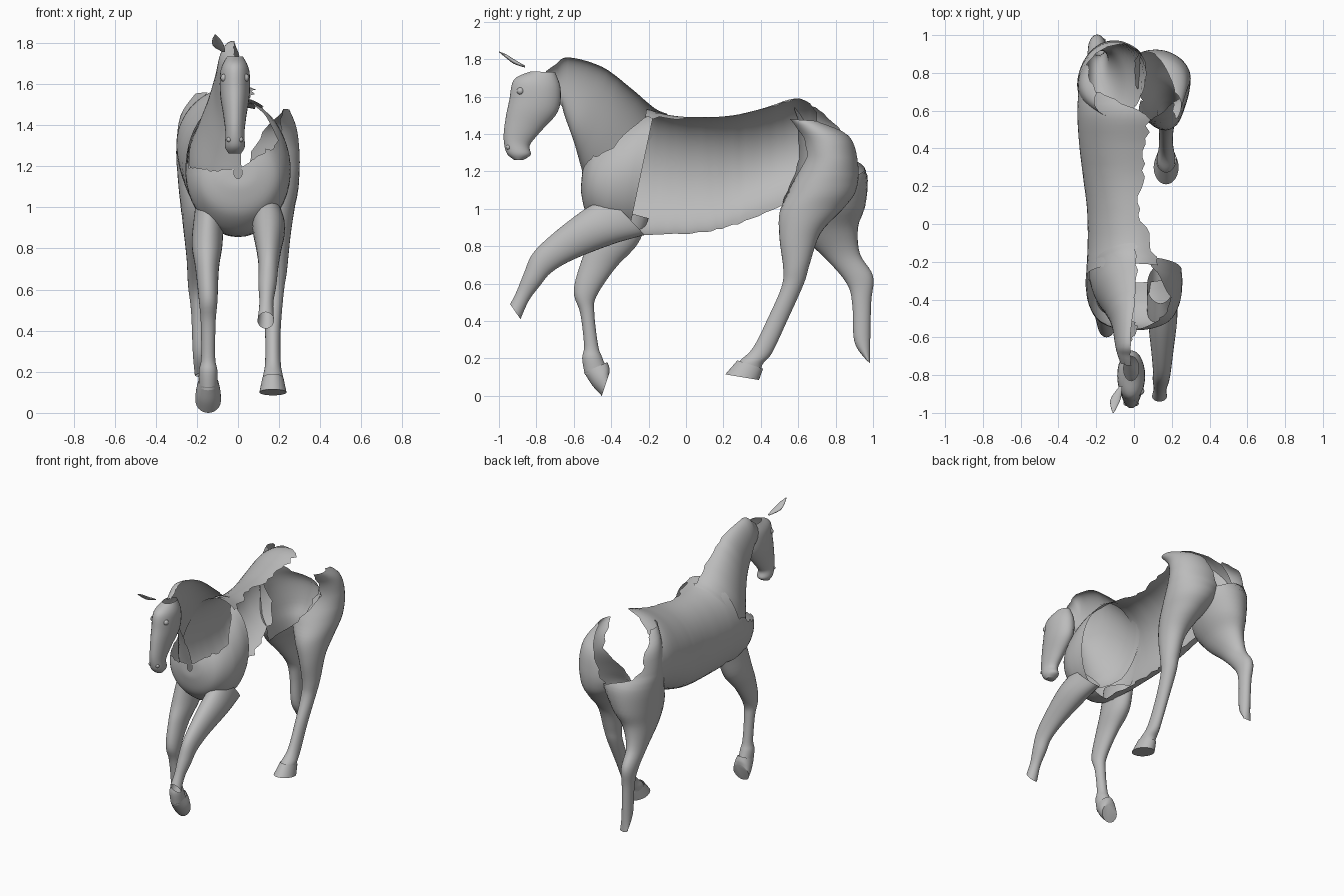
import bpy, bmesh, math, random
from mathutils import Vector

random.seed(4)
hide = bpy.data.materials.new("grey_hide")
hide.diffuse_color = (0.5, 0.5, 0.5, 1)
SEG, SUB = 28, 5


def spline(a, b, c, d, t):
    """Catmull-Rom blend of four ring descriptions."""
    return [0.5 * (2 * q + (r - p) * t + (2 * p - 5 * q + 4 * r - s) * t * t
            + (3 * q - p - 3 * r + s) * t ** 3) for p, q, r, s in zip(a, b, c, d)]


def finish(name, bm):
    me = bpy.data.meshes.new(name)
    bm.to_mesh(me)
    bm.free()
    ob = bpy.data.objects.new(name, me)
    bpy.context.collection.objects.link(ob)
    me.materials.append(hide)
    bpy.ops.object.select_all(action='DESELECT')
    ob.select_set(True)
    bpy.context.view_layer.objects.active = ob
    bpy.ops.object.shade_smooth_by_angle(angle=math.radians(50))


def loft(name, rings, cap=False, torn=0):
    """Skin over elliptical rings: (y1, z1, y2, z2, centre x, half width, start, end).
    Angle 0 is +x, 90 is the first point, 180 is -x, 270 is the second point."""
    rings = [tuple(r) + ((0, 360) if len(r) == 6 else ()) for r in rings]
    pts = [rings[0]] + rings + [rings[-1]]
    samples = [spline(*pts[i:i + 4], k / SUB) for i in range(len(rings) - 1) for k in range(SUB)]
    samples.append(rings[-1])
    bm = bmesh.new()
    rows = []
    for y1, z1, y2, z2, cx, w, a0, a1 in samples:
        if a1 - a0 < 350:
            a0 += random.uniform(-torn, torn)
            a1 += random.uniform(-torn, torn)
        a1 = min(a1, a0 + 360)
        mid, half = Vector((cx, (y1 + y2) / 2, (z1 + z2) / 2)), Vector((0, (y1 - y2) / 2, (z1 - z2) / 2))
        row = []
        for k in range(SEG + 1):
            t = math.radians(a0 + (a1 - a0) * k / SEG)
            row.append(bm.verts.new(mid + half * math.sin(t) + Vector((w * math.cos(t), 0, 0))))
        rows.append(row)
    for r, s in zip(rows, rows[1:]):
        for k in range(SEG):
            bm.faces.new((r[k], r[k + 1], s[k + 1], s[k]))
    if cap:
        bm.faces.new(rows[-1][:SEG])
    bmesh.ops.remove_doubles(bm, verts=bm.verts, dist=0.0005)
    bmesh.ops.recalc_face_normals(bm, faces=bm.faces)
    finish(name, bm)


# barrel: one-sided open shell running back under the far haunch
loft("barrel", [
    (-.21, 1.535, -.34, .86, 0, .254, 62, 268),
    (-.08, 1.50, -.10, .86, 0, .245, 70, 262),
    (.08, 1.49, .10, .87, 0, .25, 84, 258),
    (.25, 1.50, .25, .90, 0, .27, 78, 255),
    (.42, 1.54, .42, .96, 0, .29, 78, 250),
    (.58, 1.59, .58, 1.01, 0, .30, 80, 245),
    (.70, 1.57, .70, 1.04, -.01, .285, 128, 225)], torn=4)

# chest and shoulders, open at the upper near side
loft("chest", [
    (-.17, 1.52, -.31, .855, 0, .252, 160, 440),
    (-.27, 1.49, -.38, .865, 0, .256, 165, 418),
    (-.40, 1.42, -.45, .89, 0, .24, 170, 396),
    (-.49, 1.34, -.53, .97, 0, .19, 170, 402),
    (-.54, 1.25, -.56, 1.08, 0, .10, 170, 410),
    (-.555, 1.20, -.56, 1.14, 0, .02, 150, 410)], torn=3)

# neck: far side only
loft("neck", [
    (-.75, 1.735, -.70, 1.57, -.02, .055, 85, 270),
    (-.70, 1.77, -.665, 1.55, -.025, .065, 85, 270),
    (-.63, 1.81, -.65, 1.50, -.025, .075, 85, 270),
    (-.45, 1.76, -.60, 1.36, -.01, .11, 85, 272),
    (-.30, 1.65, -.56, 1.22, 0, .16, 85, 275),
    (-.17, 1.54, -.51, 1.05, 0, .215, 85, 265),
    (-.10, 1.508, -.45, .98, 0, .238, 88, 210)], torn=3)

# head and jaw
loft("head", [
    (-.83, 1.735, -.70, 1.73, -.015, .04),
    (-.92, 1.69, -.67, 1.64, -.015, .07),
    (-.945, 1.58, -.685, 1.52, -.015, .072),
    (-.965, 1.48, -.78, 1.41, -.015, .056),
    (-.975, 1.38, -.835, 1.34, -.015, .046),
    (-.96, 1.30, -.83, 1.29, -.015, .048),
    (-.92, 1.262, -.87, 1.262, -.015, .03)], cap=True)
for side in (-1, 1):
    for name, y, z, x, r in (("eye", -.885, 1.63, .05, .02), ("nostril", -.95, 1.33, .028, .013)):
        bm = bmesh.new()
        bmesh.ops.create_uvsphere(bm, u_segments=12, v_segments=8, radius=r)
        bmesh.ops.translate(bm, verts=bm.verts, vec=(-.015 + side * x, y, z))
        finish(name, bm)

# loose ear blade
loft("ear", [
    (-.86, 1.765, -.86, 1.755, -.07, .008),
    (-.92, 1.80, -.92, 1.775, -.095, .026),
    (-.96, 1.825, -.96, 1.805, -.105, .02),
    (-1.0, 1.842, -1.0, 1.838, -.11, .003)])

# planted foreleg and hoof
loft("far_foreleg", [
    (-.46, 1.02, -.20, .95, -.14, .07),
    (-.51, .84, -.26, .81, -.15, .075),
    (-.56, .72, -.38, .68, -.15, .057),
    (-.60, .56, -.48, .53, -.145, .045),
    (-.565, .44, -.49, .44, -.145, .036),
    (-.545, .27, -.47, .27, -.145, .034),
    (-.555, .20, -.45, .21, -.145, .045),
    (-.54, .11, -.43, .16, -.145, .046)])
loft("far_front_hoof", [
    (-.545, .125, -.42, .18, -.145, .049),
    (-.50, .055, -.41, .15, -.145, .06),
    (-.45, .0, -.41, .12, -.145, .062)], cap=True)

# raised foreleg, open at the broken end
loft("near_foreleg", [
    (-.42, 1.07, -.22, .86, .14, .07),
    (-.56, .985, -.38, .815, .15, .08),
    (-.72, .86, -.60, .73, .15, .06),
    (-.82, .76, -.72, .66, .148, .048),
    (-.865, .66, -.78, .59, .143, .044),
    (-.905, .56, -.84, .51, .138, .034),
    (-.94, .49, -.885, .41, .135, .04)])

# near haunch: outer shell running into a full leg
loft("near_hind_leg", [
    (.55, 1.48, .70, 1.47, .20, .05, -70, 70),
    (.61, 1.38, .87, 1.39, .13, .155, -90, 60),
    (.62, 1.26, .92, 1.24, .11, .19, -105, 62),
    (.55, 1.10, .91, 1.10, .13, .165, -140, 105),
    (.50, .98, .84, 1.0, .155, .12, -180, 175),
    (.50, .84, .72, .87, .175, .08, -180, 180),
    (.52, .68, .66, .70, .18, .058, -180, 180),
    (.51, .58, .63, .60, .175, .048, -180, 180),
    (.44, .42, .54, .40, .17, .038, -180, 180),
    (.36, .26, .46, .23, .17, .038, -180, 180),
    (.29, .19, .41, .17, .17, .048, -180, 180),
    (.27, .165, .40, .125, .17, .048, -180, 180)], torn=4)
loft("near_rear_hoof", [
    (.275, .19, .412, .145, .17, .052),
    (.21, .115, .39, .085, .17, .066)], cap=True)

# far haunch: torn open at the top rear, leg without a hoof
loft("far_hind_leg", [
    (.57, 1.56, .73, 1.54, -.12, .09, 110, 210),
    (.57, 1.46, .87, 1.43, -.10, .18, 125, 218),
    (.55, 1.30, .92, 1.28, -.10, .20, 135, 232),
    (.53, 1.15, .97, 1.18, -.10, .195, 125, 310),
    (.52, 1.0, .96, 1.02, -.13, .15, 90, 400),
    (.60, .87, .92, .90, -.165, .10, 90, 450),
    (.74, .74, .93, .76, -.19, .06, 90, 450),
    (.86, .60, 1.0, .64, -.195, .048, 90, 450),
    (.89, .48, .99, .50, -.19, .038, 90, 450),
    (.90, .29, .985, .30, -.185, .035, 90, 450),
    (.965, .19, .985, .175, -.18, .03, 90, 450)], torn=4)
